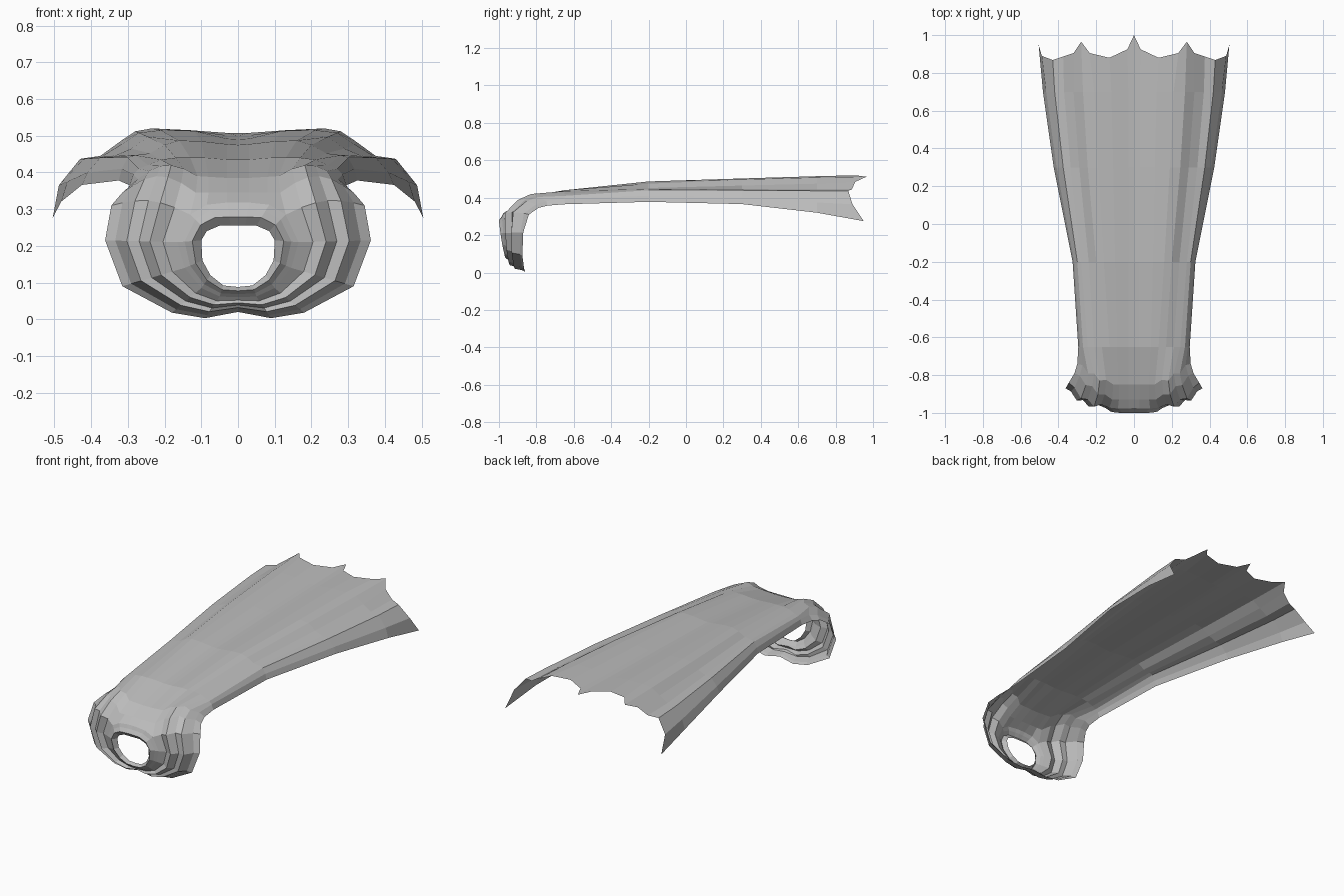
import bpy, bmesh, math
from mathutils import Vector as V

if "Cube" in bpy.data.objects:
    bpy.data.objects.remove(bpy.data.objects["Cube"])

mat = bpy.data.materials.new("grey_cloth")
mat.diffuse_color = (0.5, 0.5, 0.5, 1)
mat.use_nodes = True
mat.node_tree.nodes["Principled BSDF"].inputs["Base Color"].default_value = mat.diffuse_color

# Right half curves from bottom centre, up the side, to the shoulder
NECK = [V(p) for p in [(0, -.94, .06), (.05, -.943, .062), (.10, -.95, .085), (.145, -.96, .14),
        (.165, -.968, .21), (.13, -.972, .285), (.115, -.93, .345), (.11, -.85, .39)]]
HEM = [V(p) for p in [(0, -.865, .02), (.09, -.86, .003), (.18, -.865, .018), (.315, -.875, .09),
       (.362, -.87, .215), (.345, -.84, .31), (.315, -.79, .345), (.30, -.74, .358)]]
# Neck opening, bottom to top
HOLE = [V(p) for p in [(0, -.945, .088), (.04, -.946, .092), (.075, -.952, .12), (.097, -.962, .16),
        (.10, -.972, .215), (.085, -.978, .24), (.05, -.98, .255), (.02, -.98, .255), (0, -.98, .255)]]
FOLDS = [0, .2, .38, .53, .7, .86, 1]
BULGE = [0, 0, 0, 0, 0, .025, .045, .045]

# Back panel cross-sections: y, then x and z for each column from centre to hem
STATIONS = [
    (-.65, [0, .03, .09, .13, .17, .21, .245, .27, .285, .295],
           [.435, .435, .44, .44, .44, .435, .42, .41, .395, .365]),
    (-.2, [0, .03, .10, .16, .20, .24, .28, .30, .317, .325],
          [.475, .477, .485, .487, .475, .452, .447, .44, .41, .378]),
    (.3, [0, .03, .11, .19, .245, .29, .335, .375, .41, .425],
         [.49, .492, .50, .503, .497, .465, .446, .44, .40, .366]),
    (.7, [0, .03, .12, .21, .27, .32, .37, .42, .465, .482],
         [.50, .501, .513, .515, .508, .475, .444, .437, .375, .32]),
]
# Scalloped back edge
EDGE_X = [0, .035, .13, .235, .28, .32, .375, .43, .488, .505]
EDGE_Y = [1.0, .925, .88, .905, .965, .905, .887, .868, .89, .95]
EDGE_Z = [.508, .508, .515, .52, .512, .485, .445, .437, .365, .275]

bm = bmesh.new()


def drape(row, j):
    """Point on the draped side of the collar, with soft folds."""
    f = FOLDS[j]
    p = NECK[row].lerp(HEM[row], f)
    p.y = NECK[row].y + (HEM[row].y - NECK[row].y) * f ** (2.4 if row < 6 else 1.4)
    p.z += BULGE[row] * math.sin(math.pi * f)
    if row > 0 and 0 < j < 6:
        p.y += .014 if j % 2 else -.008
    return p


def strip(a, b):
    """Quads between two rows of vertices."""
    for i in range(len(a) - 1):
        quad = list(dict.fromkeys((a[i], a[i + 1], b[i + 1], b[i])))
        if len(quad) > 2:
            bm.faces.new(quad)


def verts(points):
    return [bm.verts.new(p) for p in points]


# Draped front and shoulders
rows = [verts([drape(r, j) for j in range(7)]) for r in range(8)]
# Centre panel above the neck
tops = [verts(ps) for ps in (
    [(0, -.975, .318), (.03, -.976, .318), (.085, -.977, .312)],
    [(0, -.93, .345), (.03, -.93, .345), (.08, -.93, .345)],
    [(0, -.85, .385), (.03, -.85, .385), (.08, -.85, .388)])]
for r in range(3):
    rows[5 + r] = tops[r] + rows[5 + r]
for r in range(4):
    strip(rows[r], rows[r + 1])
strip(rows[4], rows[5][3:])
for r in range(5, 7):
    strip(rows[r], rows[r + 1])

# Long back panel
last = rows[7]
for y, xs, zs in STATIONS:
    new = verts([(x, y, z) for x, z in zip(xs, zs)])
    strip(last, new)
    last = new
strip(last, verts(zip(EDGE_X, EDGE_Y, EDGE_Z)))

# Stepped collar rings around the neck opening
outer = [rows[r][0] for r in range(5)] + [rows[5][3], rows[5][2], rows[5][1], rows[5][0]]
prev = outer
for t, dy in ((.3, -.008), (.62, -.022), (1, 0)):
    ring = verts([o.co.lerp(h, t) + V((0, dy, 0)) for o, h in zip(outer, HOLE)])
    strip(prev, ring)
    prev = ring

bmesh.ops.recalc_face_normals(bm, faces=bm.faces)
bm.faces.ensure_lookup_table()
if max(bm.faces, key=lambda f: f.calc_area()).normal.z < 0:
    bmesh.ops.reverse_faces(bm, faces=bm.faces)

mesh = bpy.data.meshes.new("cape")
bm.to_mesh(mesh)
bm.free()
mesh.materials.append(mat)
cape = bpy.data.objects.new("cape", mesh)
bpy.context.collection.objects.link(cape)
# Mirror to the left half
mirror = cape.modifiers.new("mirror", 'MIRROR')
mirror.use_clip = True
mirror.merge_threshold = .0005
